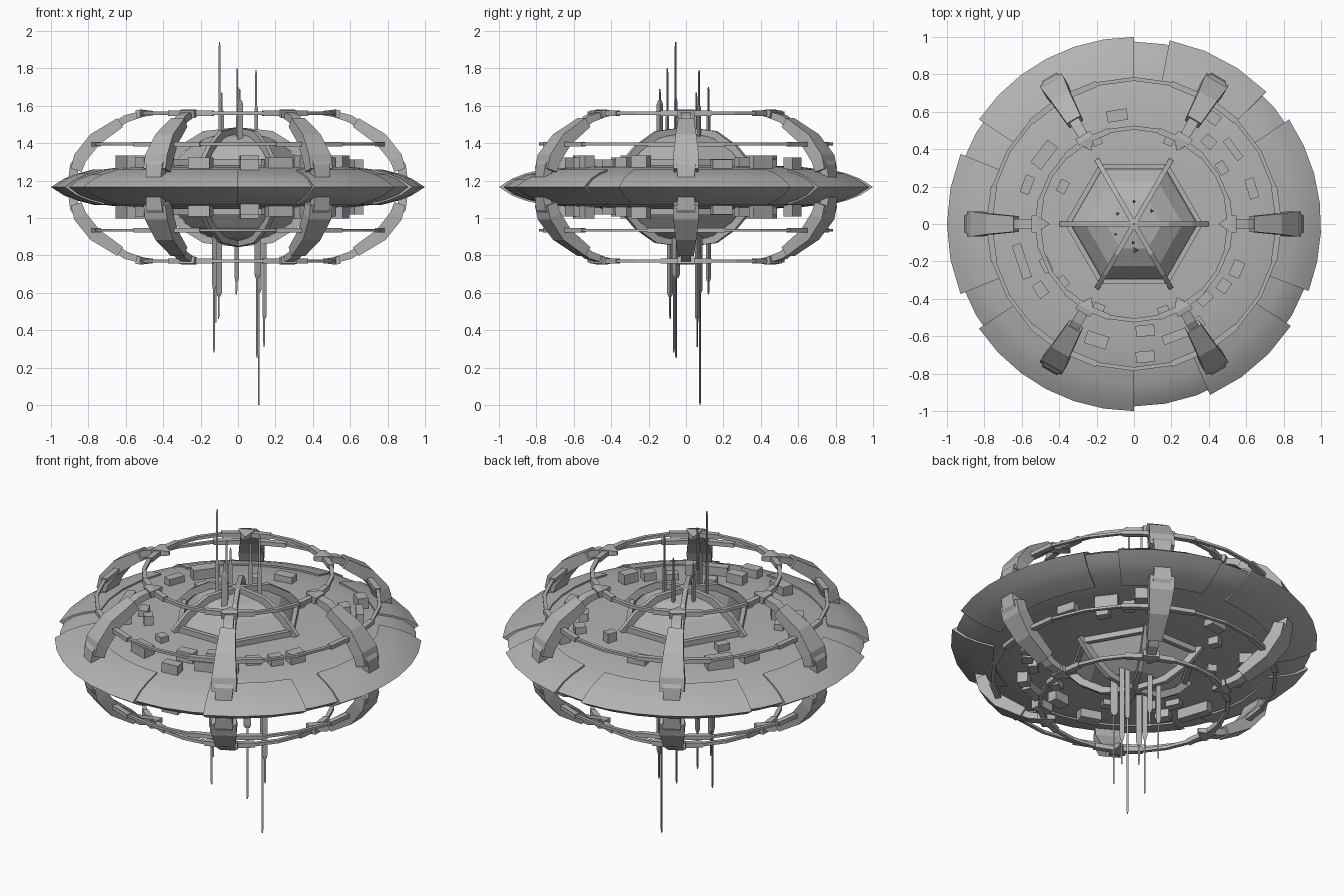
import bpy, bmesh, math
from mathutils import Vector, Matrix

if "Cube" in bpy.data.objects:
    bpy.data.objects.remove(bpy.data.objects["Cube"])

C = 1.165  # height of the mirror plane; parts are built relative to it


def material(name, v):
    m = bpy.data.materials.new(name)
    m.diffuse_color = (v, v, v, 1)
    m.use_nodes = True
    m.node_tree.nodes["Principled BSDF"].inputs["Base Color"].default_value = m.diffuse_color
    return m


GREY = material("hull grey", 0.45)


def finish(name, bm, mirror=True, smooth=None):
    """Mirror the upper half to the lower, lift into place and make an object."""
    bmesh.ops.recalc_face_normals(bm, faces=bm.faces[:])
    if mirror:
        d = bmesh.ops.duplicate(bm, geom=bm.verts[:] + bm.edges[:] + bm.faces[:])["geom"]
        for e in d:
            if isinstance(e, bmesh.types.BMVert):
                e.co.z *= -1
        bmesh.ops.reverse_faces(bm, faces=[e for e in d if isinstance(e, bmesh.types.BMFace)])
        bmesh.ops.remove_doubles(bm, verts=bm.verts[:], dist=0.0001)
    bmesh.ops.translate(bm, verts=bm.verts[:], vec=(0, 0, C))
    me = bpy.data.meshes.new(name)
    bm.to_mesh(me)
    bm.free()
    me.materials.append(GREY)
    ob = bpy.data.objects.new(name, me)
    bpy.context.collection.objects.link(ob)
    if smooth:
        bpy.ops.object.select_all(action='DESELECT')
        bpy.context.view_layer.objects.active = ob
        ob.select_set(True)
        bpy.ops.object.shade_smooth_by_angle(angle=math.radians(smooth))
    return ob


def polar(r, deg, z):
    a = math.radians(deg)
    return Vector((r * math.cos(a), r * math.sin(a), z))


def loft(bm, loops, close=False, caps=True):
    """Skin a chain of equal-length point loops."""
    rings = [[bm.verts.new(p) for p in lp] for lp in loops]
    n = len(rings[0])
    for a, b in zip(rings, rings[1:] + rings[:1] if close else rings[1:]):
        for i in range(n):
            j = (i + 1) % n
            bm.faces.new((a[i], a[j], b[j], b[i]))
    if caps and not close:
        bm.faces.new(rings[0])
        bm.faces.new(rings[-1])


def strut(bm, deg, path):
    """Radial beam; path holds (r, z, half width, half thickness)."""
    loops = []
    for i, (r, z, w, t) in enumerate(path):
        p, q = path[max(i - 1, 0)], path[min(i + 1, len(path) - 1)]
        d = Vector((q[0] - p[0], q[1] - p[1])).normalized()
        nx, nz = -d.y * t, d.x * t
        rot = Matrix.Rotation(math.radians(deg), 3, 'Z')
        loops.append([rot @ Vector((r + s * nx, u * w, z + s * nz))
                      for s, u in ((1, 1), (1, -1), (-1, -1), (-1, 1))])
    loft(bm, loops)


def arc(bm, r, z, w, h, a0, a1, n):
    """Square-section arc, closed when it spans a full turn."""
    full = a1 - a0 >= 360
    loops = []
    for i in range(n if full else n + 1):
        a = a0 + (a1 - a0) * i / n
        loops.append([polar(r - w, a, z - h), polar(r + w, a, z - h),
                      polar(r + w, a, z + h), polar(r - w, a, z + h)])
    loft(bm, loops, close=full)


# main saucer
SAUCER = [(0.975, 0), (0.92, 0.04), (0.85, 0.066), (0.74, 0.092), (0.62, 0.107), (0.4, 0.118)]
bm = bmesh.new()
loft(bm, [[polar(r, i * 360 / 36, z) for i in range(36)] for r, z in SAUCER], caps=False)
bm.faces.new([v for v in bm.verts if abs(v.co.z - 0.118) < 1e-4])
finish("saucer_hull", bm, smooth=25)

# raised armour plates around the rim
bm = bmesh.new()
PLATE = [(0.90, -0.001), (1.0, 0), (0.93, 0.045), (0.86, 0.072), (0.77, 0.095), (0.77, 0.07)]
for a0, a1 in ((-21, 34), (45, 79), (90, 146), (158, 202), (214, 270), (294, 327)):
    n = max(3, round((a1 - a0) / 10))
    loft(bm, [[polar(r, a0 + (a1 - a0) * i / n, z) for r, z in PLATE] for i in range(n + 1)])
finish("rim_plates", bm, smooth=25)

# hexagonal dome
bm = bmesh.new()
DOME = [(0.35, 0.10), (0.33, 0.14), (0.26, 0.215), (0.15, 0.27), (0.02, 0.29)]
loft(bm, [[polar(r, i * 60, z) for i in range(6)] for r, z in DOME])
finish("dome", bm)

# dome ribs and hexagonal base frame
bm = bmesh.new()
for k in range(6):
    strut(bm, k * 60, [(0.385, 0.115, 0.013, 0.02), (0.30, 0.205, 0.013, 0.02),
                       (0.18, 0.28, 0.013, 0.02), (0.0, 0.305, 0.013, 0.015)])
arc(bm, 0.355, 0.13, 0.015, 0.02, 0, 360, 6)
finish("dome_ribs", bm)

# six curved support arms
bm = bmesh.new()
for k in range(6):
    a = k * 60
    strut(bm, a, [(0.885, 0.045, 0.045, 0.022), (0.875, 0.11, 0.05, 0.025), (0.80, 0.21, 0.05, 0.025)])
    strut(bm, a, [(0.865, 0.09, 0.068, 0.03), (0.845, 0.155, 0.068, 0.036),
                  (0.765, 0.255, 0.055, 0.036), (0.63, 0.345, 0.042, 0.028)])
    strut(bm, a, [(0.70, 0.30, 0.028, 0.018), (0.60, 0.365, 0.028, 0.02), (0.50, 0.395, 0.025, 0.016)])
    strut(bm, a, [(0.545, 0.39, 0.045, 0.02), (0.52, 0.395, 0.045, 0.02), (0.455, 0.395, 0.004, 0.012)])
finish("support_arms", bm)

# cage rings with thicker sleeves beside the arms
bm = bmesh.new()
arc(bm, 0.775, 0.23, 0.010, 0.007, 0, 360, 24)
arc(bm, 0.515, 0.395, 0.011, 0.009, 0, 360, 24)
for k in range(6):
    arc(bm, 0.775, 0.23, 0.016, 0.012, k * 60 - 15, k * 60 + 15, 2)
    arc(bm, 0.515, 0.395, 0.016, 0.014, k * 60 - 15, k * 60 + 15, 2)
finish("cage_rings", bm)

# small buildings on the saucer: x, y, tangential and radial size
BLOCKS = [(-.09, .58, .11, .06), (-.2, .45, .05, .06), (.19, .45, .05, .06), (.4, .44, .07, .06),
          (.42, .57, .08, .06), (.53, .4, .13, .04), (.63, .19, .11, .05), (.47, .3, .07, .05),
          (-.48, .37, .15, .07), (-.57, .21, .10, .05), (-.38, .2, .07, .05), (-.6, -.2, .19, .05),
          (-.47, -.22, .08, .05), (-.5, -.35, .08, .06), (-.38, -.31, .06, .05), (-.19, -.45, .06, .05),
          (-.2, -.62, .12, .07), (.06, -.57, .10, .06), (.06, -.71, .10, .06), (.22, -.6, .14, .05),
          (.34, -.53, .06, .06), (.38, -.4, .08, .05), (.48, -.33, .07, .06), (.55, -.24, .09, .06),
          (.16, -.47, .06, .06)]
bm = bmesh.new()
for i, (x, y, t, d) in enumerate(BLOCKS):
    m = (Matrix.Translation((x, y, 0.115)) @ Matrix.Rotation(math.atan2(y, x), 4, 'Z')
         @ Matrix.Diagonal((d, t, 0.065 + 0.02 * (i % 3), 1)))
    bmesh.ops.create_cube(bm, size=1, matrix=m)
finish("surface_buildings", bm)

# antennas: x, y, tip height, shoulder height, half width (absolute heights)
UPPER = [(-.10, -.055, 1.94, 1.64, .011), (-.005, -.10, 1.80, 1.55, .012), (.095, .07, 1.79, 1.60, .013),
         (0, .12, 1.70, 1.58, .012), (-.088, .055, 1.67, 1.58, .013), (.008, -.14, 1.69, 1.63, .019)]
LOWER = [(.11, .075, 0, .60, .016), (.10, -.053, .25, .68, .024), (-.13, -.065, .28, .62, .016),
         (.138, .06, .31, .46, .015), (-.12, .062, .44, .66, .016), (-.01, .12, .59, .66, .016),
         (-.105, -.085, .46, .58, .019)]


def antennas(name, rods, base):
    bm = bmesh.new()
    for x, y, tip, mid, w in rods:
        for z, rad in ((mid, w), (tip, 0.006)):
            s = 1 if tip > base else -1
            loft(bm, [[Vector((x, y, h - C)) + polar(q, 120 * i, 0) for i in range(3)]
                      for h, q in ((base, rad), (z - s * 0.02, rad), (z, rad * 0.6))])
    finish(name, bm, mirror=False)


antennas("upper_antennas", UPPER, 1.38)
antennas("lower_antennas", LOWER, 0.95)
